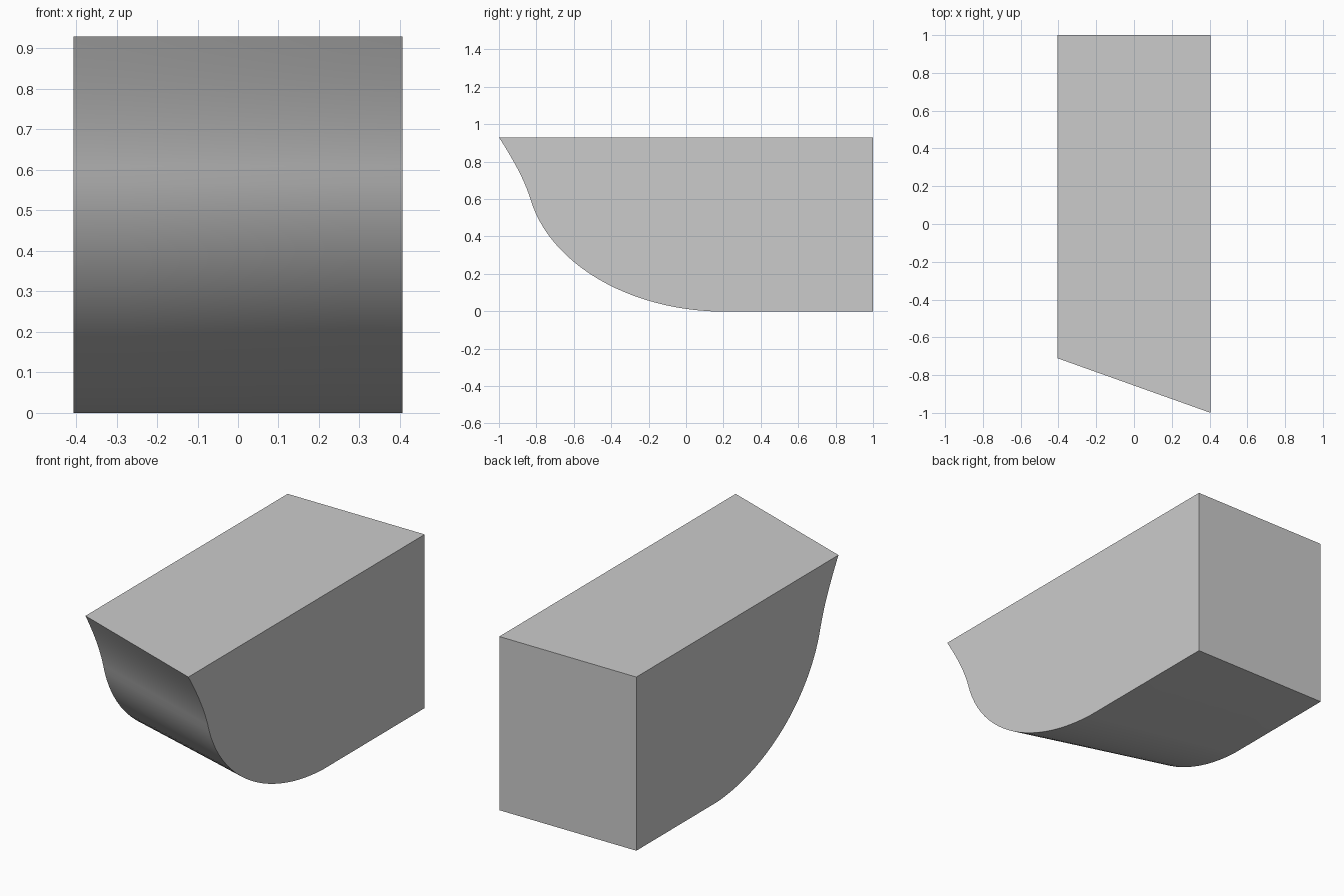
import bpy
import bmesh
import math
from mathutils import Vector
from mathutils.geometry import interpolate_bezier

cube = bpy.data.objects.get("Cube")
if cube:
    bpy.data.objects.remove(cube, do_unlink=True)

HALF_WIDTH = 0.406
HEIGHT = 0.93
STRIPS = 6      # lengthwise strips across the width
STEPS = 24      # points per curve section

# Material
grey = bpy.data.materials.new("plain_grey")
grey.use_nodes = True
colour = (0.6, 0.6, 0.6, 1)
grey.diffuse_color = colour
grey.node_tree.nodes["Principled BSDF"].inputs["Base Color"].default_value = colour


def bezier(*points):
    return interpolate_bezier(*[Vector((0, y, z)) for y, z in points], STEPS)


# Front profile on the long side: flared lip, then a rounded keel
lip = bezier((-1, HEIGHT), (-0.94, 0.835), (-0.875, 0.73), (-0.835, 0.61))
keel = bezier((-0.835, 0.61), (-0.74, 0.27), (-0.34, 0.025), (0.13, 0))
curve = lip + keel[1:]


def section(t):
    """Profile loop at t = 0 (short right side) to t = 1 (long left side)."""
    x = HALF_WIDTH * (2 * t - 1)
    start = 0.31 - 0.18 * t
    scale = 0.903 + 0.097 * t
    loop = [Vector((x, start + (p.y - 0.13) * scale, p.z)) for p in curve]
    return loop + [Vector((x, 1, 0)), Vector((x, 1, HEIGHT))]


# Body: sections bridged across the width and capped at both sides
bm = bmesh.new()
rings = [[bm.verts.new(co) for co in section(i / STRIPS)] for i in range(STRIPS + 1)]
for a, b in zip(rings, rings[1:]):
    for i in range(len(a)):
        j = (i + 1) % len(a)
        bm.faces.new((a[i], a[j], b[j], b[i]))
bm.faces.new(rings[0])
bm.faces.new(rings[-1])
bmesh.ops.recalc_face_normals(bm, faces=bm.faces)

mesh = bpy.data.meshes.new("curved_block")
bm.to_mesh(mesh)
bm.free()
mesh.materials.append(grey)
block = bpy.data.objects.new("curved_block", mesh)
bpy.context.collection.objects.link(block)

# Smooth the curved front and keep the outer edges sharp
bpy.context.view_layer.objects.active = block
block.select_set(True)
bpy.ops.object.shade_smooth_by_angle(angle=math.radians(30))
